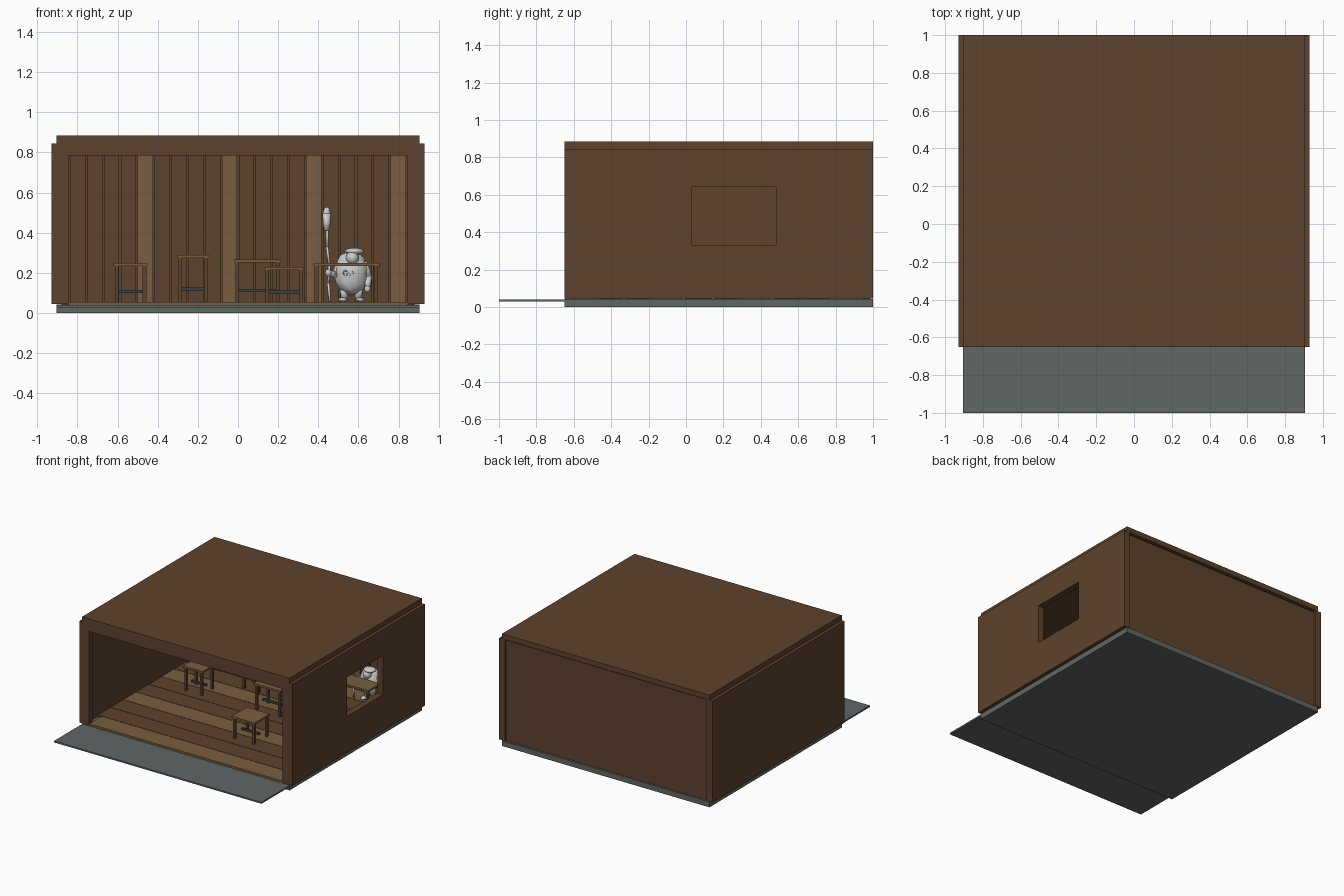
import bpy, bmesh, math, random
from mathutils import Vector

if "Cube" in bpy.data.objects:
    bpy.data.objects.remove(bpy.data.objects["Cube"])

random.seed(4)


def mat(name, c):
    m = bpy.data.materials.new(name)
    m.diffuse_color = (*c, 1)
    m.use_nodes = True
    m.node_tree.nodes["Principled BSDF"].inputs["Base Color"].default_value = m.diffuse_color
    return m


DARK = mat("dark_wood", (0.11, 0.055, 0.026))
LIGHT = mat("light_wood", (0.19, 0.11, 0.05))
STONE = mat("stone", (0.115, 0.135, 0.13))
IRON = mat("iron", (0.035, 0.05, 0.055))


def finish(name, bm, m=None, smooth=False):
    me = bpy.data.meshes.new(name)
    bm.to_mesh(me)
    bm.free()
    for p in me.polygons:
        p.use_smooth = smooth
    if m:
        me.materials.append(m)
    ob = bpy.data.objects.new(name, me)
    bpy.context.collection.objects.link(ob)
    return ob


def box(name, x, y, z, m):
    """Box from (min, max) ranges."""
    bm = bmesh.new()
    bmesh.ops.create_cube(bm, size=1)
    for v in bm.verts:
        v.co = [r[0] + (c + 0.5) * (r[1] - r[0]) for c, r in zip(v.co, (x, y, z))]
    return finish(name, bm, m)


def blob(name, c, r, rough=0.0, seg=20):
    """Ellipsoid with optional ragged surface."""
    bm = bmesh.new()
    bmesh.ops.create_uvsphere(bm, u_segments=seg, v_segments=seg * 2 // 3, radius=1)
    for v in bm.verts:
        k = 1 + random.uniform(-rough, rough)
        v.co = [c[i] + v.co[i] * r[i] * k for i in range(3)]
    return finish(name, bm, None, True)


def rod(name, a, b, r1, r2, seg=12):
    """Tapered rod between two points."""
    a, b = Vector(a), Vector(b)
    bm = bmesh.new()
    bmesh.ops.create_cone(bm, cap_ends=True, segments=seg, radius1=r1, radius2=r2, depth=(b - a).length)
    q = Vector((0, 0, 1)).rotation_difference(b - a)
    for v in bm.verts:
        v.co = q @ v.co + (a + b) / 2
    return finish(name, bm, None, True)


# Foundation and porch
box("foundation", (-0.905, 0.905), (-0.65, 1), (0, 0.042), STONE)
box("porch_slab", (-0.905, 0.905), (-1, -0.65), (0.028, 0.04), STONE)

# Roof, front header and posts
box("roof", (-0.905, 0.905), (-0.65, 1), (0.845, 0.885), DARK)
box("front_header", (-0.88, 0.88), (-0.65, -0.60), (0.785, 0.845), DARK)
walls = {}
for side, s in (("left", -1), ("right", 1)):
    box(side + "_front_post", sorted((s * 0.845, s * 0.88)), (-0.65, -0.60), (0.045, 0.785), DARK)
    walls[side] = box(side + "_wall", sorted((s * 0.88, s * 0.93)), (-0.65, 1), (0.045, 0.845), DARK)

# Window opening in the right wall
cutter = box("window_cutter", (0.8, 1), (0.03, 0.48), (0.33, 0.64), None)
cutter.hide_render = True
cutter.hide_viewport = True
mod = walls["right"].modifiers.new("window", 'BOOLEAN')
mod.operation = 'DIFFERENCE'
mod.solver = 'EXACT'
mod.object = cutter

# Back wall with vertical planks
box("back_wall", (-0.88, 0.88), (0.94, 0.985), (0.042, 0.835), DARK)
W = 1.68 / 20
for i in range(20):
    x = -0.84 + i * W
    box("wall_plank", (x + 0.004, x + W - 0.004), (0.925, 0.94), (0.055, 0.845),
        LIGHT if i % 5 == 4 else DARK)

# Floor planks
D = 1.59 / 10
for i in range(10):
    y = -0.65 + i * D
    box("floor_plank", (-0.88 if i else -0.845, 0.88 if i else 0.845),
        (y + 0.002, y + D - 0.002), (0.042, 0.056), LIGHT if i % 3 == 0 else DARK)


# Furniture
def table(name, cx, cy, w, d, top, bar=None):
    hx, hy = w / 2, d / 2
    box(name + "_top", (cx - hx, cx + hx), (cy - hy, cy + hy), (top - 0.015, top), LIGHT)
    for sx in (-1, 1):
        for sy in (-1, 1):
            x, y = cx + sx * (hx - 0.016), cy + sy * (hy - 0.016)
            box(name + "_leg", (x - 0.009, x + 0.009), (y - 0.009, y + 0.009), (0.056, top - 0.015), DARK)
    if bar:
        box(name + "_crossbar", (cx - hx + 0.02, cx + hx - 0.02), (cy - 0.009, cy + 0.009),
            (bar - 0.008, bar + 0.008), IRON)


table("stool_a", -0.535, 0.28, 0.17, 0.16, 0.25, 0.107)
table("stool_b", -0.223, 0.55, 0.16, 0.16, 0.288, 0.12)
table("stool_c", 0.098, 0.31, 0.235, 0.18, 0.267, 0.112)
table("stool_d", 0.23, -0.17, 0.20, 0.19, 0.23, 0.103)
table("counter", 0.54, 0.69, 0.33, 0.15, 0.25)

# Cloaked statue behind the counter
Y = 0.845
blob("body", (0.565, Y, 0.195), (0.083, 0.068, 0.105), 0.035, 30)
blob("shoulders", (0.565, Y + 0.005, 0.255), (0.07, 0.06, 0.05), 0.04, 24)
blob("head", (0.57, Y - 0.045, 0.275), (0.032, 0.035, 0.034), 0.02)
blob("hood", (0.58, Y - 0.03, 0.307), (0.046, 0.042, 0.018), 0.05)
for s in (-1, 1):
    x = 0.565 + s * 0.035
    rod("leg", (x, Y, 0.062), (x, Y, 0.13), 0.016, 0.024)
    blob("foot", (x + s * 0.008, Y - 0.018, 0.066), (0.022, 0.036, 0.011))
rod("right_upper_arm", (0.625, Y, 0.25), (0.652, Y - 0.01, 0.18), 0.02, 0.018)
rod("right_forearm", (0.652, Y - 0.01, 0.18), (0.645, Y - 0.04, 0.125), 0.018, 0.013)
blob("right_hand", (0.645, Y - 0.04, 0.12), (0.016, 0.016, 0.018))
rod("left_upper_arm", (0.51, Y, 0.25), (0.485, Y - 0.015, 0.19), 0.02, 0.018)
rod("left_forearm", (0.485, Y - 0.015, 0.19), (0.452, Y - 0.05, 0.2), 0.018, 0.013)
blob("left_hand", (0.45, Y - 0.05, 0.2), (0.016, 0.016, 0.018))
for x in (0.535, 0.562):
    bpy.ops.mesh.primitive_torus_add(location=(x, Y - 0.066, 0.2), rotation=(math.pi / 2, 0, 0),
                                     major_radius=0.011, minor_radius=0.003,
                                     major_segments=16, minor_segments=6)
    bpy.context.object.name = "belt_ring"

# Staff with carved head
pts = [(0.458, 0.057), (0.45, 0.15), (0.455, 0.24), (0.444, 0.33), (0.444, 0.42)]
for a, b in zip(pts, pts[1:]):
    rod("staff", (a[0], Y - 0.05, a[1]), (b[0], Y - 0.05, b[1]), 0.007, 0.007, 8)
rod("staff_head", (0.442, Y - 0.05, 0.41), (0.442, Y - 0.05, 0.495), 0.016, 0.021)
blob("staff_tip", (0.442, Y - 0.05, 0.495), (0.019, 0.019, 0.033))
